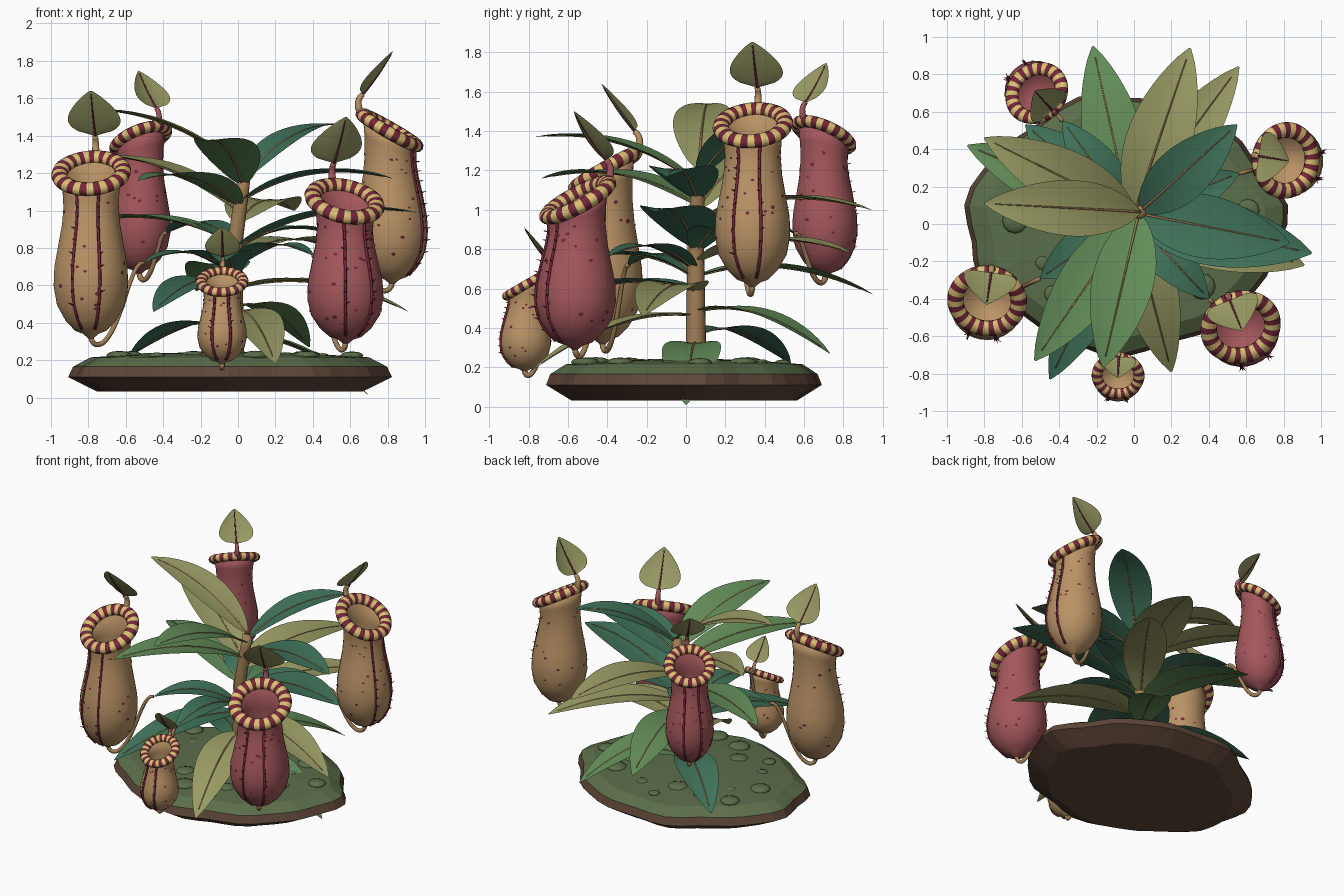
import bpy, bmesh, random
from math import sin, cos, pi, radians, tau
from mathutils import Vector

random.seed(4)
cube = bpy.data.objects.get("Cube")
if cube:
    bpy.data.objects.remove(cube)


def material(name, hexcode):
    m = bpy.data.materials.new(name)
    m.use_nodes = True
    rgb = [int(hexcode[i:i + 2], 16) / 255 for i in (0, 2, 4)]
    col = [c / 12.92 if c < 0.04 else ((c + 0.055) / 1.055) ** 2.4 for c in rgb] + [1]
    m.diffuse_color = col
    m.node_tree.nodes["Principled BSDF"].inputs["Base Color"].default_value = col
    return m


TAN, RED = material("tan", "ba9366"), material("dusty_red", "a4575c")
CREAM, MAROON = material("cream", "dcc074"), material("maroon", "74263a")
TEAL, GREEN = material("teal_green", "40735a"), material("mid_green", "628c58")
OLIVE, BROWN = material("olive", "999b64"), material("stem_brown", "a07e56")
SOIL, MOSS = material("soil", "5f4739"), material("moss", "5b6e4a")


def finish(name, bm, mats, smooth=True):
    me = bpy.data.meshes.new(name)
    bm.to_mesh(me)
    bm.free()
    for m in mats:
        me.materials.append(m)
    for p in me.polygons:
        p.use_smooth = smooth
    ob = bpy.data.objects.new(name, me)
    bpy.context.collection.objects.link(ob)


def loft(bm, rings, index=lambda i, j: 0, closed=False):
    """Skin a row of closed rings, capping the ends unless the row is a loop."""
    vs = [[bm.verts.new(p) for p in r] for r in rings]
    n = len(vs[0])
    for i in range(len(vs) if closed else len(vs) - 1):
        a, b = vs[i], vs[(i + 1) % len(vs)]
        for j in range(n):
            k = (j + 1) % n
            bm.faces.new((a[j], a[k], b[k], b[j])).material_index = index(i, j)
    if not closed:
        bm.faces.new(vs[0][::-1]).material_index = index(0, 0)
        bm.faces.new(vs[-1]).material_index = index(len(vs) - 2, 0)


def bezier(pts, n):
    out = []
    for i in range(n + 1):
        q, t = [Vector(p) for p in pts], i / n
        while len(q) > 1:
            q = [a.lerp(b, t) for a, b in zip(q, q[1:])]
        out.append(q[0])
    return out


def tube_into(bm, pts, r0, r1, sides=6):
    rings, ref = [], Vector((0.31, 0.95, 0.05))
    for i, p in enumerate(pts):
        d = (pts[min(i + 1, len(pts) - 1)] - pts[max(i - 1, 0)]).normalized()
        if i == 0 and abs(d.dot(ref)) > 0.9:
            ref = Vector((0.9, -0.3, 0.2))
        u = (ref - d * ref.dot(d)).normalized()
        ref, v = u, d.cross(u)
        r = r0 + (r1 - r0) * i / (len(pts) - 1)
        rings.append([p + r * (u * cos(a) + v * sin(a)) for a in (tau * k / sides for k in range(sides))])
    loft(bm, rings)


def tube(name, pts, r0, r1, mat, sides=6):
    bm = bmesh.new()
    tube_into(bm, pts, r0, r1, sides)
    finish(name, bm, [mat])


def blade(name, path, half_width, power, mat, rib_mat, cup=0.12, steps=16):
    """Pointed leaf along a path, cupped across, with a raised midrib."""
    pts = bezier(path, steps)
    side = (pts[-1] - pts[0]).cross(Vector((0, 0, 1))).normalized()
    bm, rows = bmesh.new(), []
    for i, p in enumerate(pts):
        t = i / steps
        up = side.cross(pts[min(i + 1, steps)] - pts[max(i - 1, 0)]).normalized()
        w = half_width * max(0.01, sin(pi * t ** power)) ** 0.75
        rows.append([bm.verts.new(p + side * w * s + up * w * cup * s * s) for s in (-1, -0.5, 0, 0.5, 1)])
    for a, b in zip(rows, rows[1:]):
        for j in range(4):
            bm.faces.new((a[j], a[j + 1], b[j + 1], b[j]))
    finish(name, bm, [mat])
    tube(name + "_midrib", pts[:-1], 0.007, 0.003, rib_mat, 5)


# Mound of soil with a moss top
def mound_point(a, z, k):
    wob = 1 + 0.02 * cos(4 * a) + 0.02 * sin(7 * a + 1) + 0.015 * sin(11 * a)
    return Vector((-0.05 + 0.84 * k * wob * cos(a), 0.68 * k * wob * sin(a), z))


bm = bmesh.new()
levels = [(0.032, 0.82), (0.11, 1), (0.165, 0.97), (0.215, 0.86), (0.235, 0.5), (0.245, 0.1)]
loft(bm, [[mound_point(tau * j / 44, z, k) for j in range(44)] for z, k in levels],
     lambda i, j: int(i > 1))
finish("mound", bm, [SOIL, MOSS], False)
bm = bmesh.new()
for i in range(24):
    a, k, r = i * 2.4, 0.2 + 0.6 * (i / 24) ** 0.6, random.uniform(0.03, 0.08)
    made = bmesh.ops.create_uvsphere(bm, u_segments=12, v_segments=6, radius=r)
    for v in made["verts"]:
        v.co.z *= 0.35
        v.co += mound_point(a, 0.225, k)
finish("moss_cushions", bm, [MOSS])


# Leaning stem
def stem_at(z):
    return Vector((-0.02 + 0.14 * max(0, z - 0.8), 0.05 + 0.05 * max(0, z - 0.9), z))


tube("stem", [stem_at(0.2 + 0.09 * i) for i in range(12)], 0.055, 0.035, BROWN, 12)


def leaf(name, base_z, tip, half_width, mat):
    base, tip = stem_at(base_z), Vector(tip)
    ctrl = base.lerp(tip, 0.45) + Vector((0, 0, 0.18))
    blade(name, [base, ctrl, tip], half_width, 0.9, mat, BROWN)


# Leaves: height on the stem, tip position, half width, colour
leaves = [
    (1.05, 0.83, -0.1, 1.17, 0.17, TEAL), (0.8, 0.95, -0.155, 0.99, 0.18, TEAL),
    (1.16, 0.55, 0.53, 1.46, 0.145, TEAL), (0.93, 0.3, 0.94, 1.0, 0.175, OLIVE),
    (0.73, 0.56, 0.84, 0.78, 0.15, OLIVE), (0.66, -0.22, 0.95, 0.57, 0.16, GREEN),
    (0.99, -0.8, 0.46, 1.29, 0.155, OLIVE), (0.82, -0.89, 0.42, 0.92, 0.15, GREEN),
    (1.2, -0.8, 0.11, 1.54, 0.15, OLIVE), (1.02, -0.53, -0.73, 1.16, 0.16, GREEN),
    (0.6, -0.45, -0.83, 0.46, 0.15, TEAL), (1.13, -0.165, -0.765, 1.37, 0.165, GREEN),
    (0.46, 0.2, -0.79, 0.18, 0.15, OLIVE), (0.58, 0.91, -0.22, 0.46, 0.16, OLIVE),
    (0.36, -0.58, 0.53, 0.22, 0.14, TEAL), (0.32, 0.7, 0.0, 0.01, 0.15, GREEN),
    (0.48, 0.38, 0.73, 0.27, 0.14, GREEN)]
for n, (base_z, x, y, z, w, mat) in enumerate(leaves):
    leaf(f"leaf_{n + 1}", base_z, (x, y, z), w, mat)

# Pitcher outline: height fraction, radius fraction; last four run down inside
PROFILE = [(-0.03, 0.06), (0, 0.2), (0.02, 0.42), (0.08, 0.67), (0.18, 0.91), (0.3, 1), (0.42, 0.98),
           (0.55, 0.88), (0.68, 0.78), (0.8, 0.74), (0.9, 0.77), (1, 0.85),
           (0.99, 0.68), (0.85, 0.66), (0.5, 0.8), (0.3, 0.7)]
TILT = radians(30)


def pitcher(name, x, y, z0, mouth, s, facing, mat, tip):
    f = radians(facing)
    out, across = Vector((cos(f), sin(f), 0)), Vector((-sin(f), cos(f), 0))
    height, radius = mouth - z0, 0.2 * s

    def place(u, v, z):
        return Vector((x, y, z)) + out * u + across * v

    def skin(t, r, a):
        k = max(0, (t - 0.6) / 0.4) ** 1.5
        u = r * cos(a)
        return place(u * (1 - k * (1 - cos(TILT))) + 0.015 * s * (1 - t), r * sin(a),
                     z0 + height * t - u * sin(TILT) * k)

    def radius_at(t):
        for (t0, r0), (t1, r1) in zip(PROFILE, PROFILE[1:12]):
            if t <= t1:
                return radius * (r0 + (r1 - r0) * (t - t0) / (t1 - t0))
        return radius * 0.85

    # Hollow body
    bm = bmesh.new()
    loft(bm, [[skin(t, radius * r, tau * j / 28) for j in range(28)] for t, r in PROFILE])
    finish(name + "_body", bm, [mat])

    # Striped rolled rim
    bm, rings = bmesh.new(), []
    for i in range(68):
        a, ring = tau * i / 68, []
        for j in range(10):
            b = tau * j / 10
            r = s * (0.17 + 0.044 * cos(b))
            u, h = r * cos(a), s * 0.036 * sin(b)
            ring.append(place(u * cos(TILT) + h * sin(TILT), r * sin(a), mouth - u * sin(TILT) + h * cos(TILT)))
        rings.append(ring)
    loft(bm, rings, lambda i, j: i // 2 % 2, True)
    finish(name + "_rim", bm, [CREAM, MAROON])

    # Pair of front wings with short hairs
    bm = bmesh.new()
    for a in (-0.38, 0.38):
        tube_into(bm, [skin(t, radius_at(t) + 0.002, a) for t in (0.03 + 0.06 * i for i in range(17))], 0.008, 0.008)
        for i in range(10):
            t = 0.1 + 0.08 * i
            p, q = skin(t, radius_at(t), a), skin(t, radius_at(t) + 0.028 * s, a + random.uniform(-0.12, 0.12))
            tube_into(bm, [p, q + Vector((0, 0, 0.01))], 0.005 * s, 0.001, 4)
    finish(name + "_wings", bm, [MAROON])

    # Speckles
    bm = bmesh.new()
    for i in range(36):
        t, a, d = random.uniform(0.15, 0.85), random.uniform(0, tau), random.uniform(0.006, 0.011) * s
        ring = []
        for k in range(7):
            tt, aa = t + d * sin(tau * k / 7) / height, a + 1.3 * d * cos(tau * k / 7) / radius_at(t)
            ring.append(bm.verts.new(skin(tt, radius_at(tt) + 0.004, aa)))
        bm.faces.new(ring)
    finish(name + "_speckles", bm, [MAROON])

    # Lid on its stalk
    hinge = place(-0.15 * s, 0, mouth + 0.2 * s)
    tube(name + "_lid_stalk", bezier([place(-0.15 * s, 0, mouth + 0.07 * s), place(-0.18 * s, 0, mouth + 0.12 * s),
                                      place(-0.19 * s, 0, mouth + 0.17 * s), hinge], 8), 0.024 * s, 0.015 * s, mat, 8)
    blade(name + "_lid", [hinge, place(-0.06 * s, 0, mouth + 0.3 * s), place(0.02 * s, 0, mouth + 0.44 * s)],
          0.142 * s, 0.6, OLIVE, MAROON, 0.2)

    # Carrying leaf and its hanging tendril
    tip = Vector(tip)
    leaf(name + "_leaf", tip.z - 0.07, tip, 0.12, TEAL)
    foot = skin(-0.02, 0, 0)
    run = Vector((foot.x - tip.x, foot.y - tip.y, 0))
    low = Vector((tip.x, tip.y, z0 - 0.11 * s))
    tube(name + "_tendril", bezier([tip, tip + run * 0.35 + Vector((0, 0, 0.03)),
                                    low + run * 0.4, low + run * 0.95, foot], 18), 0.011, 0.015, BROWN, 8)


pitcher("front_left_pitcher", -0.785, -0.41, 0.34, 1.2, 1.0, -98, TAN, (-0.5, -0.29, 0.72))
pitcher("back_left_pitcher", -0.52, 0.7, 0.68, 1.38, 0.83, 132, RED, (-0.38, 0.55, 0.88))
pitcher("front_small_pitcher", -0.085, -0.81, 0.19, 0.62, 0.66, -92, TAN, (-0.09, -0.62, 0.72))
pitcher("front_right_pitcher", 0.57, -0.55, 0.31, 1.05, 1.02, -68, RED, (0.4, -0.4, 0.76))
pitcher("back_right_pitcher", 0.81, 0.34, 0.63, 1.43, 0.96, -9, TAN, (0.56, 0.27, 0.85))
